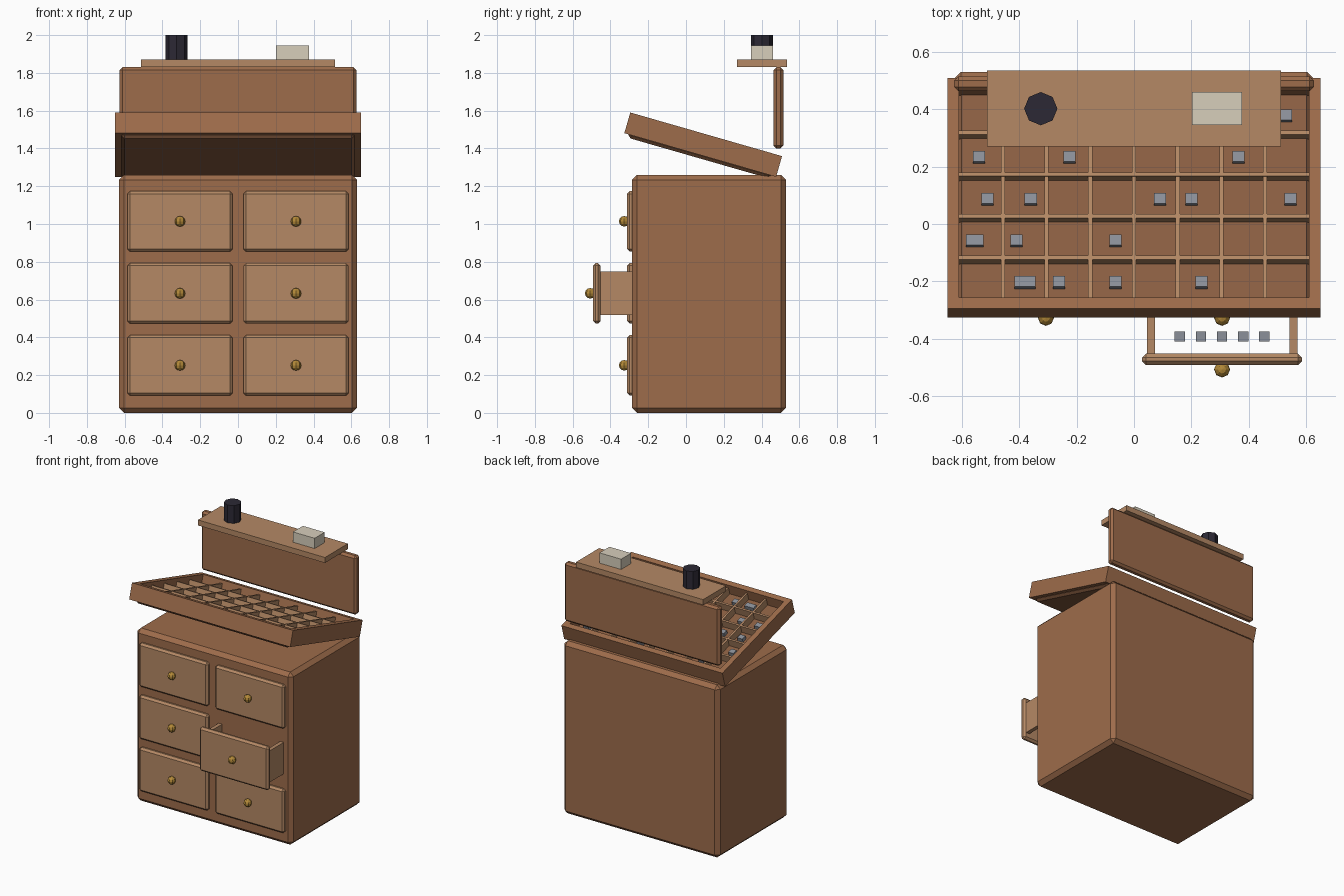
import bpy, math
from mathutils import Matrix, Vector

if "Cube" in bpy.data.objects:
    bpy.data.objects.remove(bpy.data.objects["Cube"])


def material(name, r, g, b):
    m = bpy.data.materials.new(name)
    m.diffuse_color = (r, g, b, 1)
    m.use_nodes = True
    m.node_tree.nodes["Principled BSDF"].inputs["Base Color"].default_value = m.diffuse_color
    return m


WOOD = material("wood", 0.34, 0.15, 0.07)
FLOOR = material("dark_wood", 0.26, 0.115, 0.055)
LIGHT = material("light_wood", 0.46, 0.25, 0.13)
BRASS = material("brass", 0.45, 0.25, 0.04)
METAL = material("grey_metal", 0.26, 0.28, 0.32)
INK = material("ink_black", 0.025, 0.022, 0.035)
PAPER = material("paper", 0.68, 0.62, 0.50)


def box(name, x, y, z, mat, bevel=0, frame=None):
    """Box from (min, max) ranges, with optional chamfer and parent transform."""
    bpy.ops.mesh.primitive_cube_add(size=1)
    o = bpy.context.object
    o.name = name
    lo, hi = Vector((x[0], y[0], z[0])), Vector((x[1], y[1], z[1]))
    size = hi - lo
    o.data.transform(Matrix.Diagonal((*size, 1)))
    o.matrix_world = (frame or Matrix()) @ Matrix.Translation((lo + hi) / 2)
    o.data.materials.append(mat)
    if bevel:
        b = o.modifiers.new("chamfer", 'BEVEL')
        b.width, b.segments = bevel, 1
    return o


# Cabinet
box("cabinet_body", (-0.63, 0.63), (-0.286, 0.53), (0, 1.26), WOOD, 0.027)

# Drawers with knobs; the middle right one is pulled out
for row in range(3):
    for side in (-1, 1):
        is_open = row == 1 and side == 1
        pull = 0.18 if is_open else 0
        cx, cz = side * 0.307, 0.252 + row * 0.381
        box("drawer_front", (cx - 0.279, cx + 0.279), (-0.312 - pull, -0.272 - pull),
            (cz - 0.16, cz + 0.16), LIGHT, 0.014)
        bpy.ops.mesh.primitive_uv_sphere_add(segments=8, ring_count=6, radius=0.028,
                                             location=(cx, -0.327 - pull, cz))
        knob = bpy.context.object
        knob.name = "drawer_knob"
        knob.data.materials.append(BRASS)
        if is_open:
            for s in (-1, 1):
                wx = cx + s * 0.2485
                box("drawer_side", (wx - 0.014, wx + 0.014), (-0.46, -0.27),
                    (cz - 0.115, cz + 0.115), LIGHT)
            for i in range(5):
                bx = cx + (i - 2) * 0.0735
                box("drawer_block", (bx - 0.018, bx + 0.018), (-0.41, -0.375),
                    (0.53, 0.57), METAL)

# Tilted compartment tray
TILT = Matrix.Translation((0, 0.091, 1.42)) @ Matrix.Rotation(-0.28, 4, 'X')
HX, HY, HZ, T = 0.65, 0.418, 0.057, 0.04
for s in (-1, 1):
    box("tray_side", sorted((s * HX, s * (HX - T))), (-HY, HY), (-HZ, HZ), WOOD, 0, TILT)
    box("tray_end", (-HX + T, HX - T), sorted((s * HY, s * (HY - T))), (-HZ, HZ),
        WOOD, 0, TILT)
box("tray_floor", (-0.618, 0.618), (-0.395, 0.395), (-0.075, -0.018), FLOOR, 0.016, TILT)

# Tray dividers
IX, IY = HX - T, HY - T
PX, PY = 2 * IX / 8, 2 * IY / 5
for i in range(1, 8):
    x = -IX + i * PX
    box("column_divider", (x - 0.007, x + 0.007), (-IY, IY), (-0.03, 0.034), LIGHT, 0, TILT)
for j in range(1, 5):
    y = -IY + j * PY
    box("row_divider", (-IX, IX), (y - 0.007, y + 0.007), (-0.03, 0.035), LIGHT, 0, TILT)

# Small metal blocks in the tray, by row: x centres
rows = [(-0.395, -0.365, -0.262, -0.065, 0.235),
        (-0.565, -0.545, -0.41, -0.065),
        (-0.51, -0.36, 0.09, 0.2, 0.545),
        (-0.54, -0.225, 0.365),
        (-0.4, 0.1, 0.53)]
for j, xs in enumerate(rows):
    y = -IY + (j + 0.5) * PY - 0.003
    for x in xs:
        box("tray_block", (x - 0.021, x + 0.021), (y - 0.019, y + 0.019),
            (-0.02, 0.008), METAL, 0, TILT)

# Back board and shelf
box("back_board", (-0.627, 0.627), (0.463, 0.515), (1.4, 1.83), WOOD, 0.015)
box("top_shelf", (-0.513, 0.513), (0.27, 0.535), (1.83, 1.87), LIGHT)

# Items on the shelf
bpy.ops.mesh.primitive_cylinder_add(vertices=8, radius=0.058, depth=0.13,
                                    location=(-0.325, 0.402, 1.935))
bpy.context.object.name = "ink_pot"
bpy.context.object.data.materials.append(INK)
box("paper_stack", (0.202, 0.377), (0.345, 0.46), (1.87, 1.945), PAPER)
